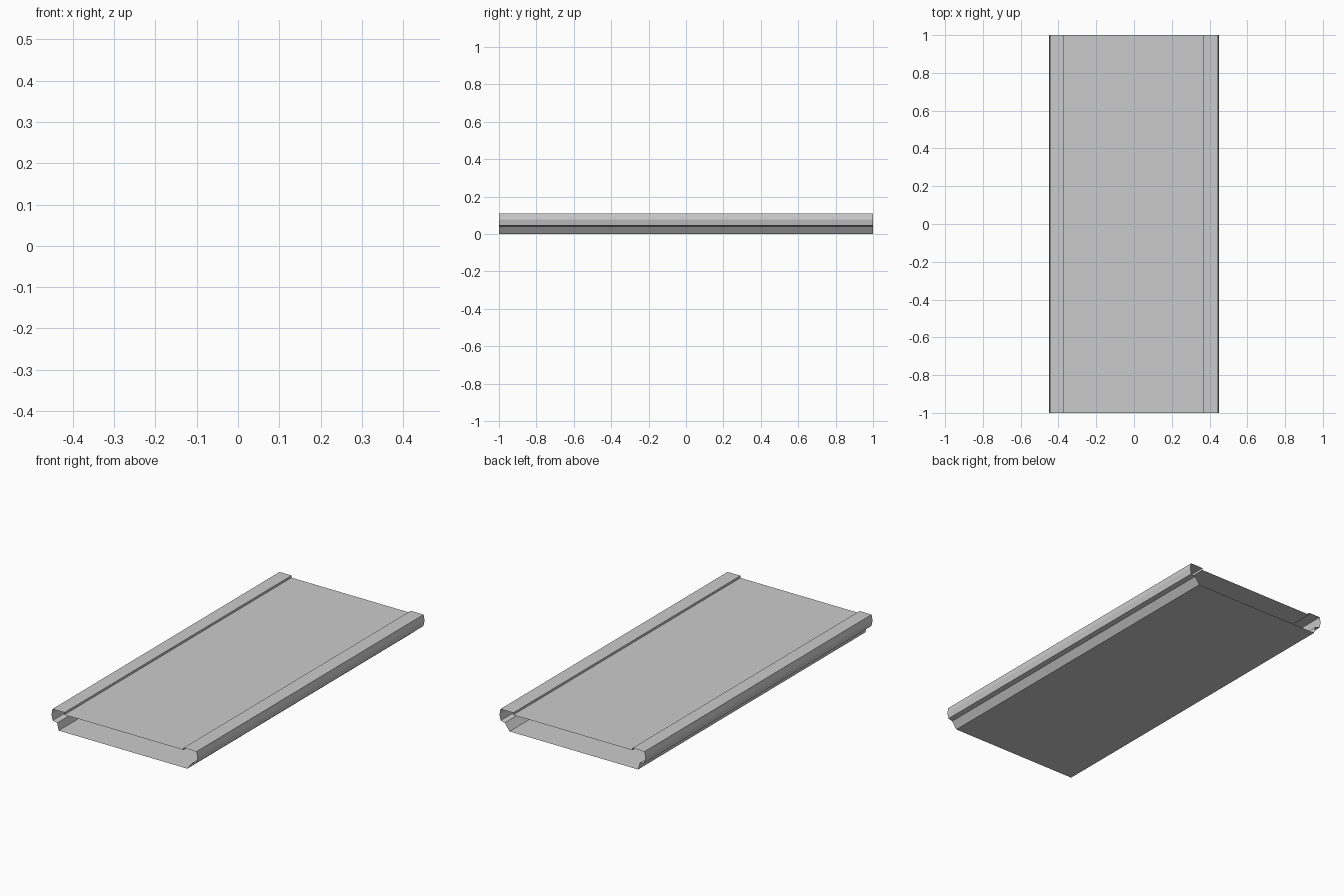
import bpy, bmesh

if "Cube" in bpy.data.objects:
    bpy.data.objects.remove(bpy.data.objects["Cube"])

# Cross-section in x, z: an open-ended sheet shell extruded along y
PROFILE = [
    # left edge, bottom to top: near-upright foot, shelf, bulged wall, raised lip
    (-0.405, 0.0), (-0.415, 0.04), (-0.443, 0.046), (-0.45, 0.078), (-0.444, 0.11),
    (-0.37, 0.11), (-0.37, 0.098),
    # recessed top panel to right lip, bulged wall, shelf and sloped foot
    (0.365, 0.098), (0.365, 0.11),
    (0.444, 0.11), (0.45, 0.078), (0.443, 0.046), (0.417, 0.04), (0.388, 0.0),
]


def extrude_profile(name, points, length):
    """Sweep a closed outline along y, leaving both ends open."""
    bm = bmesh.new()
    ring = [bm.verts.new((x, -length / 2, z)) for x, z in points]
    edges = [bm.edges.new((a, b)) for a, b in zip(ring, ring[1:] + ring[:1])]
    swept = bmesh.ops.extrude_edge_only(bm, edges=edges)
    verts = [g for g in swept["geom"] if isinstance(g, bmesh.types.BMVert)]
    bmesh.ops.translate(bm, verts=verts, vec=(0, length, 0))
    bmesh.ops.recalc_face_normals(bm, faces=bm.faces)
    # make sure the shell faces outward (the floor looks down)
    floor = min(bm.faces, key=lambda f: f.calc_center_median().z)
    if floor.normal.z > 0:
        bmesh.ops.reverse_faces(bm, faces=bm.faces)
    mesh = bpy.data.meshes.new(name)
    bm.to_mesh(mesh)
    bm.free()
    obj = bpy.data.objects.new(name, mesh)
    bpy.context.collection.objects.link(obj)
    return obj


# Hollow deck panel
extrude_profile("deck_panel", PROFILE, 2.0)
